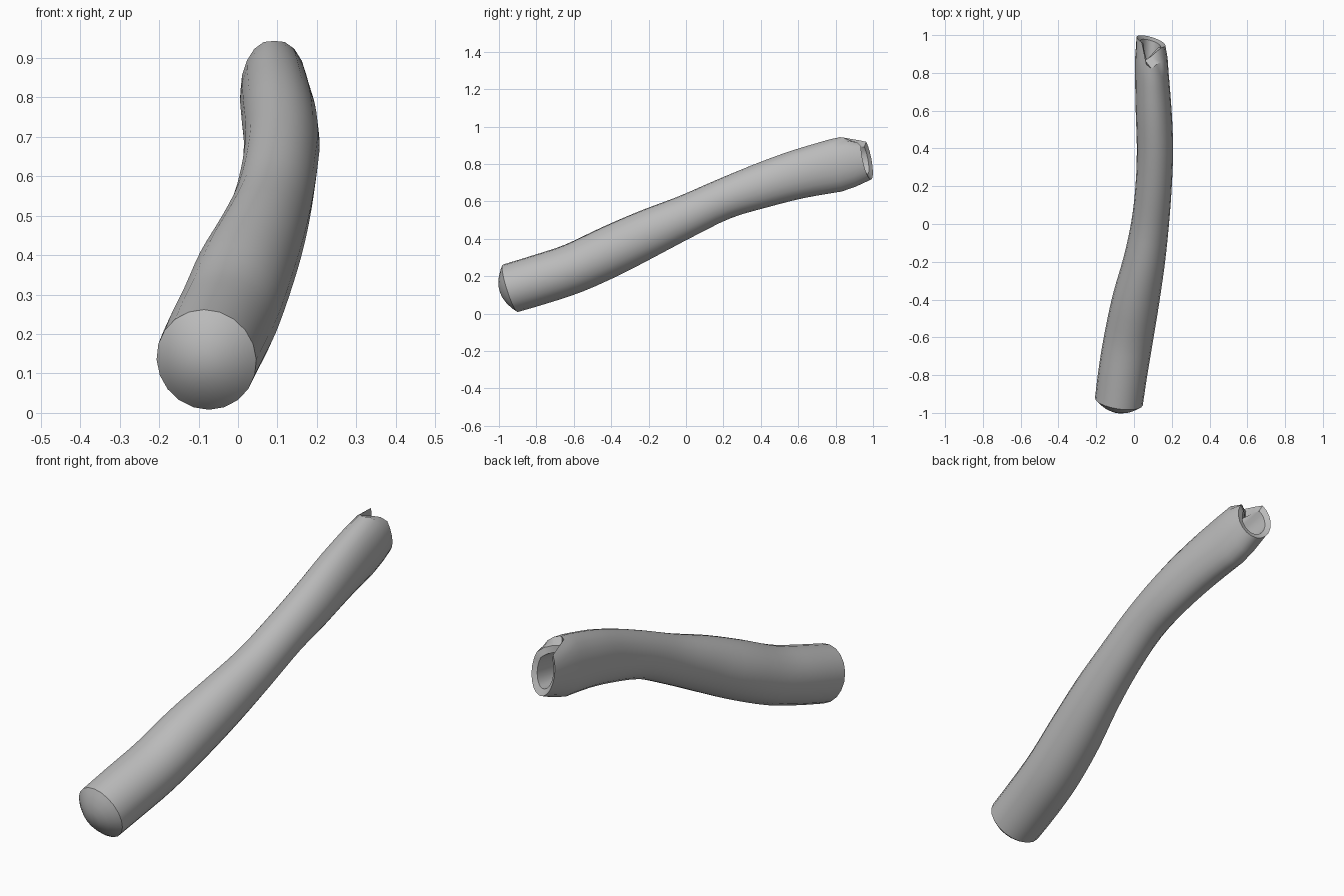
import bpy, bmesh, math
from mathutils import Vector

cube = bpy.data.objects.get("Cube")
if cube:
    bpy.data.objects.remove(cube, do_unlink=True)

SIDES = 20
# Centre line x, y, z, then half width and half height
STATIONS = [
    (-.080, -.94, .135, .128, .133), (-.058, -.78, .183, .130, .134),
    (-.028, -.60, .243, .130, .134), (.010, -.40, .335, .125, .136),
    (.053, -.20, .430, .111, .128), (.085, 0, .520, .100, .114),
    (.104, .20, .612, .096, .109), (.111, .40, .683, .096, .120),
    (.104, .60, .745, .095, .131), (.094, .80, .792, .089, .143),
]
STEPS = 3


def catmull(p0, p1, p2, p3, t):
    return [0.5 * (2*b + (c-a)*t + (2*a-5*b+4*c-d)*t*t + (3*b-a-3*c+d)*t**3)
            for a, b, c, d in zip(p0, p1, p2, p3)]


def frame(direction):
    t = Vector(direction).normalized()
    u = t.cross(Vector((0, 0, 1))).normalized()
    return t, u, u.cross(t)


bm = bmesh.new()


def ring(centre, direction, rx, rz, pull=None):
    """Oval ring of vertices; pull moves those near the top back to form the notch."""
    t, u, v = frame(direction)
    verts = []
    for i in range(SIDES):
        a = 2 * math.pi * i / SIDES
        co = Vector(centre) + u * rx * math.cos(a) + v * rz * math.sin(a)
        if pull:
            co -= t * pull.get(i - SIDES // 4, 0)
        verts.append(bm.verts.new(co))
    return verts


def bridge(a, b):
    for i in range(SIDES):
        j = (i + 1) % SIDES
        bm.faces.new((a[i], b[i], b[j], a[j]))


def fan(a, tip):
    for i in range(SIDES):
        bm.faces.new((a[i], a[(i + 1) % SIDES], tip))


# Smooth centre line samples
samples = []
n = len(STATIONS)
for k in range(n - 1):
    pts = [STATIONS[min(max(k + d, 0), n - 1)] for d in (-1, 0, 1, 2)]
    samples += [catmull(*pts, s / STEPS) for s in range(STEPS)]
samples.append(STATIONS[-1])
centres = [Vector(s[:3]) for s in samples]

# Domed closed end
start_dir = (.15, .95, .30)
t0 = Vector(start_dir).normalized()
c, rx, rz = centres[0], samples[0][3], samples[0][4]
dome = [ring(c - t0 * .058 * (1 - f * f), start_dir, rx * f, rz * f)
        for f in (.3, .6, .85, 1)]
fan(dome[0], bm.verts.new(c - t0 * .058))
for a, b in zip(dome, dome[1:]):
    bridge(a, b)

# Body
last = dome[-1]
for i in range(1, len(samples)):
    d = centres[min(i + 1, len(samples) - 1)] - centres[i - 1]
    new = ring(centres[i], d, samples[i][3], samples[i][4])
    bridge(last, new)
    last = new
neck = ring((.092, .88, .814), (0, .98, .2), .086, .138, {0: .03, -1: .01, 1: .01})
bridge(last, neck)

# Cut rim with a torn notch on top, then the hollow
end_dir = (.30, .95, .20)
end = Vector((.090, .967, .828))
notch = {0: .085, -1: .055, 1: .035, -2: .02}
rim = ring(end, end_dir, .080, .114, notch)
bridge(neck, rim)
lip = ring(end - Vector(end_dir) * .012, end_dir, .056, .082, notch)
bridge(rim, lip)
floor_c = Vector((.085, .84, .806))
floor = ring(floor_c, end_dir, .050, .074)
bridge(lip, floor)
fan(floor, bm.verts.new(floor_c))

bmesh.ops.recalc_face_normals(bm, faces=bm.faces)
mesh = bpy.data.meshes.new("bent_tube")
bm.to_mesh(mesh)
bm.free()
tube = bpy.data.objects.new("bent_tube", mesh)
bpy.context.collection.objects.link(tube)

# Single grey colour
grey = bpy.data.materials.new("plain_grey")
grey.use_nodes = True
grey.diffuse_color = (.5, .5, .5, 1)
grey.node_tree.nodes["Principled BSDF"].inputs["Base Color"].default_value = (.5, .5, .5, 1)
mesh.materials.append(grey)

bpy.ops.object.select_all(action='DESELECT')
tube.select_set(True)
bpy.context.view_layer.objects.active = tube
bpy.ops.object.shade_smooth_by_angle(angle=math.radians(35))
